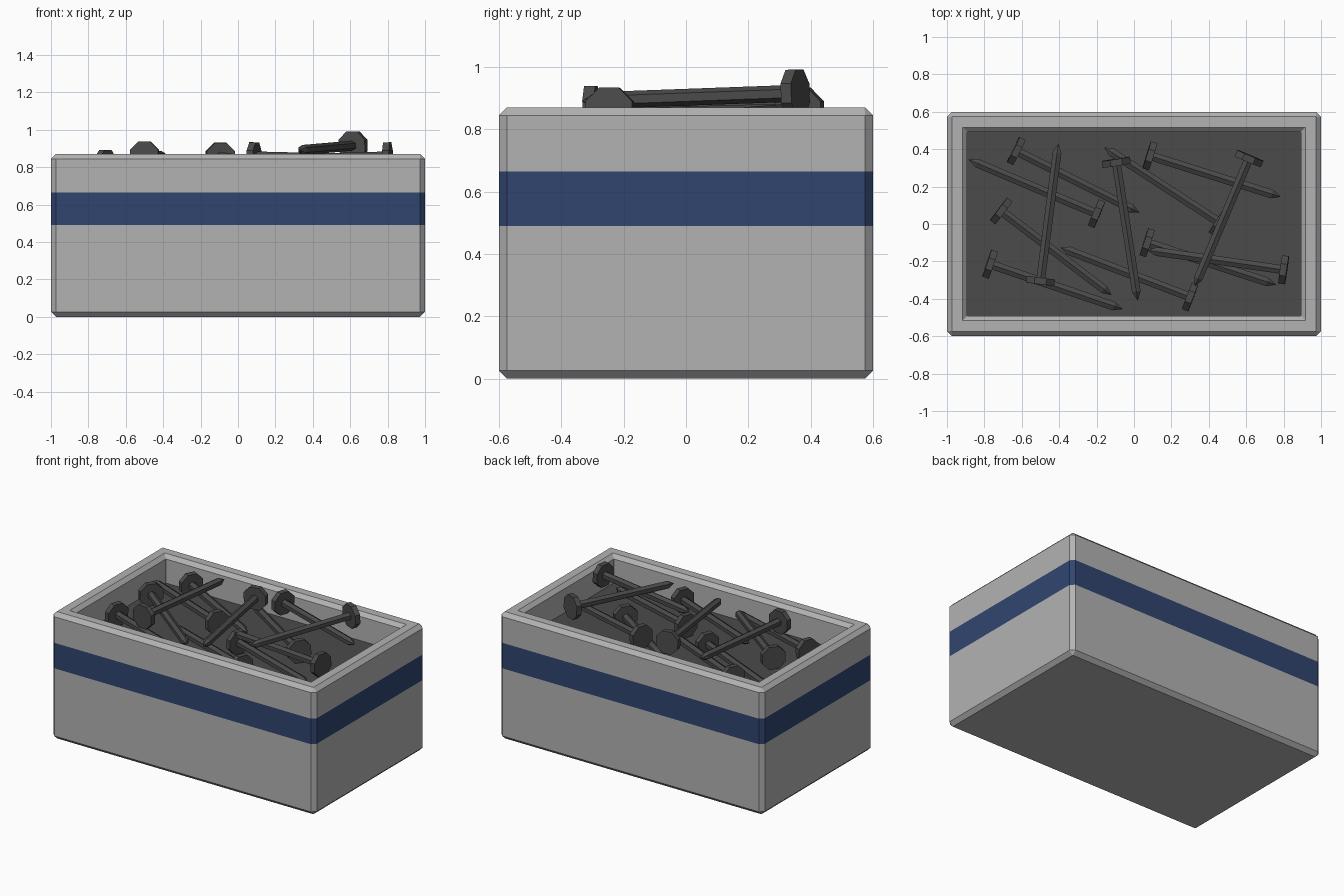
import bpy, math
from mathutils import Vector, Matrix

if "Cube" in bpy.data.objects:
    bpy.data.objects.remove(bpy.data.objects["Cube"])


def material(name, rgb):
    m = bpy.data.materials.new(name)
    m.diffuse_color = (*rgb, 1)
    m.use_nodes = True
    m.node_tree.nodes["Principled BSDF"].inputs["Base Color"].default_value = m.diffuse_color
    return m


BLUE = material("blue_band", (0.03, 0.06, 0.16))
GREY = material("card_grey", (0.45, 0.45, 0.45))
DARK = material("dark_steel", (0.07, 0.07, 0.07))


def make(name, verts, faces, mats):
    me = bpy.data.meshes.new(name)
    me.from_pydata(verts, [], faces)
    for m in mats:
        me.materials.append(m)
    ob = bpy.data.objects.new(name, me)
    bpy.context.collection.objects.link(ob)
    return ob


def ring(hx, hy, c, z):
    # rectangle with chamfered corners, counter-clockwise
    return [(hx, -hy + c, z), (hx, hy - c, z), (hx - c, hy, z), (-hx + c, hy, z),
            (-hx, hy - c, z), (-hx, -hy + c, z), (-hx + c, -hy, z), (hx - c, -hy, z)]


# Open box: rings run up the outside, over the rim and down the inside
FLOOR = 0.68
C = 0.026
rings = [ring(1 - C, 0.6 - C, 0.002, 0), ring(1, 0.6, C, C), ring(1, 0.6, C, 0.49),
         ring(1, 0.6, C, 0.665), ring(1, 0.6, C, 0.87 - C),
         ring(1 - C, 0.6 - C, 0.002, 0.87), ring(0.917, 0.517, 0.002, 0.87),
         ring(0.892, 0.492, 0.002, 0.845), ring(0.892, 0.492, 0.002, FLOOR)]
verts = [v for r in rings for v in r]
faces = [tuple(range(7, -1, -1))]
for k in range(len(rings) - 1):
    for i in range(8):
        j = (i + 1) % 8
        faces.append((k * 8 + i, k * 8 + j, k * 8 + 8 + j, k * 8 + 8 + i))
n = len(verts)
faces.append(tuple(range(n - 8, n)))
box = make("box", verts, faces, [GREY, BLUE, DARK])
for i in range(8):
    box.data.polygons[1 + 2 * 8 + i].material_index = 1   # painted band
box.data.polygons[len(faces) - 1].material_index = 2      # dark inside floor


# Nail: eight-sided head, six-sided shaft, pointed tip
def nail(name, head, tip):
    head, tip = Vector(head), Vector(tip)
    axis = tip - head
    L = axis.length
    d = axis.normalized()
    side = d.cross(Vector((0, 0, 1))).normalized()
    up = side.cross(d)
    rot = Matrix((side, up, d)).transposed()
    verts, faces = [], []

    def prism(sides, r, z0, z1, point=None):
        b = len(verts)
        for z in (z0, z1):
            for i in range(sides):
                a = 2 * math.pi * (i + 0.5) / sides
                verts.append(head + rot @ Vector((r * math.cos(a), r * math.sin(a), z)))
        faces.append(tuple(range(b + sides - 1, b - 1, -1)))
        for i in range(sides):
            j = (i + 1) % sides
            faces.append((b + i, b + j, b + sides + j, b + sides + i))
        if point is None:
            faces.append(tuple(range(b + sides, b + 2 * sides)))
        else:
            verts.append(head + rot @ Vector((0, 0, point)))
            for i in range(sides):
                faces.append((b + sides + i, b + sides + (i + 1) % sides, b + 2 * sides))

    prism(8, 0.082, -0.018, 0.018)
    prism(6, 0.027, 0.018, L - 0.05, L)
    make(name, verts, faces, [DARK])


# Head and tip positions of the loose nails
nails = [((-0.63, 0.39, 0.78), (0.03, 0.06, 0.75)),
         ((-0.20, 0.055, 0.765), (-0.885, 0.345, 0.75)),
         ((-0.50, -0.305, 0.862), (-0.405, 0.43, 0.86)),
         ((-0.71, 0.07, 0.815), (-0.12, -0.38, 0.80)),
         ((-0.77, -0.215, 0.77), (-0.06, -0.455, 0.75)),
         ((0.30, -0.39, 0.765), (-0.395, -0.125, 0.75)),
         ((-0.095, 0.33, 0.855), (0.02, -0.41, 0.835)),
         ((0.455, 0.01, 0.76), (-0.16, 0.41, 0.75)),
         ((0.615, 0.35, 0.915), (0.325, -0.335, 0.89)),
         ((0.085, 0.365, 0.857), (0.785, 0.145, 0.84)),
         ((0.07, -0.10, 0.76), (0.76, -0.325, 0.745)),
         ((0.80, -0.245, 0.857), (0.07, -0.14, 0.835))]
for i, (h, t) in enumerate(nails):
    nail(f"nail_{i + 1}", h, t)
